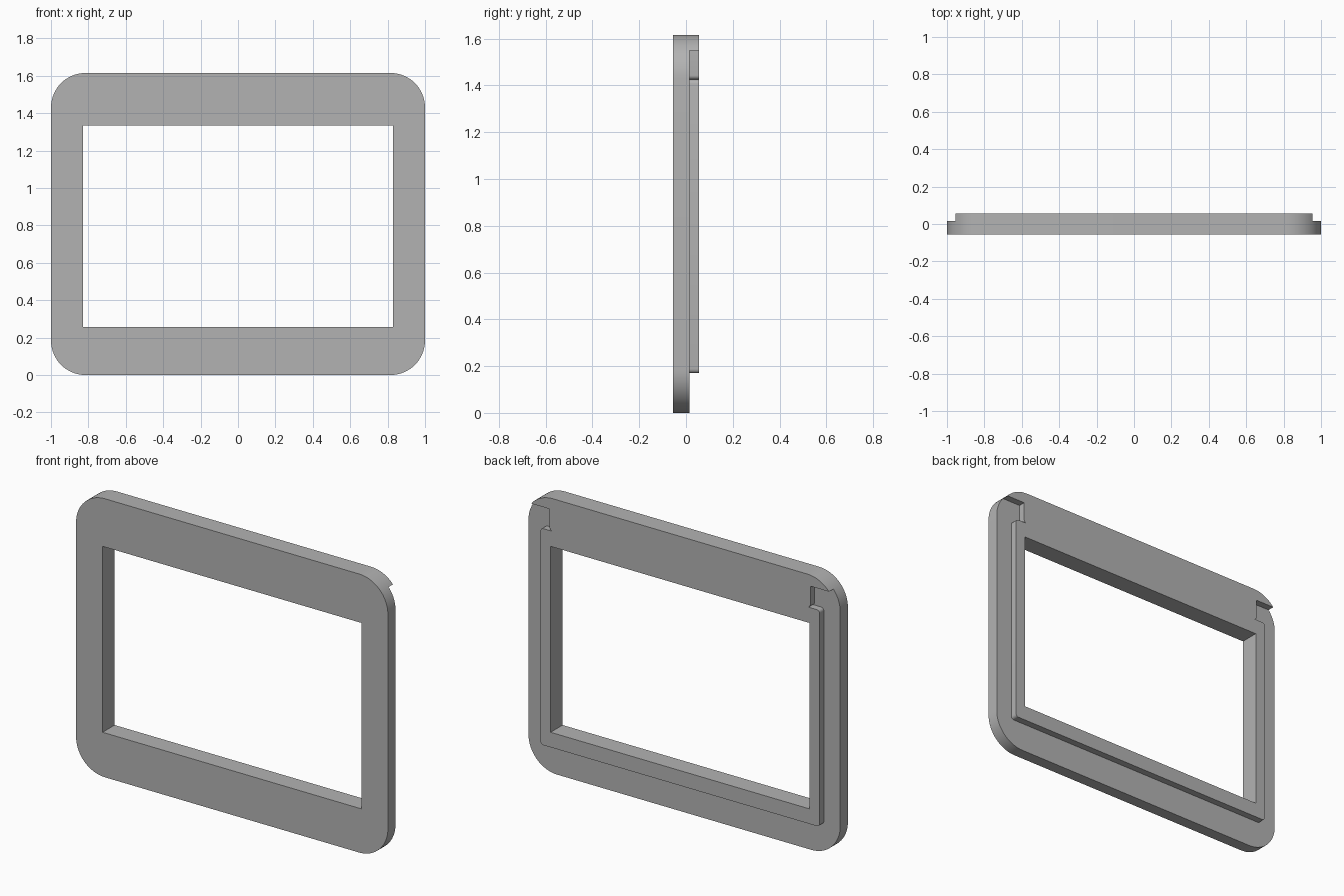
import bpy
import bmesh
from math import cos, sin, radians

cube = bpy.data.objects.get("Cube")
if cube:
    bpy.data.objects.remove(cube, do_unlink=True)

W, H, D = 1.0, 1.615, 0.055      # half width, height, half depth
R = 0.185                        # outer corner radius
STEP_Y = 0.015                   # depth where the rear step starts
LIP_X, LIP_LOW, LIP_TOP, LIP_R = 0.895, 0.17, 1.425, 0.018
NOTCH_X, NOTCH_TOP = 0.836, 1.55

grey = bpy.data.materials.new("frame grey")
grey.use_nodes = True
colour = (0.45, 0.45, 0.45, 1)
grey.diffuse_color = colour
grey.node_tree.nodes["Principled BSDF"].inputs["Base Color"].default_value = colour


def arc(cx, cz, r, start, end, steps):
    angles = [radians(start + (end - start) * i / steps) for i in range(steps + 1)]
    return [(cx + r * cos(a), cz + r * sin(a)) for a in angles]


def prism(name, outline, y0, y1):
    """Extrude an x-z outline from y0 to y1."""
    bm = bmesh.new()
    face = bm.faces.new([bm.verts.new((x, y0, z)) for x, z in outline])
    new = bmesh.ops.extrude_face_region(bm, geom=[face])["geom"]
    verts = [v for v in new if isinstance(v, bmesh.types.BMVert)]
    bmesh.ops.translate(bm, verts=verts, vec=(0, y1 - y0, 0))
    bmesh.ops.recalc_face_normals(bm, faces=bm.faces)
    mesh = bpy.data.meshes.new(name)
    bm.to_mesh(mesh)
    bm.free()
    mesh.materials.append(grey)
    obj = bpy.data.objects.new(name, mesh)
    bpy.context.collection.objects.link(obj)
    return obj


def cut(target, cutter):
    mod = target.modifiers.new("cut", 'BOOLEAN')
    mod.operation = 'DIFFERENCE'
    mod.solver = 'EXACT'
    mod.object = cutter
    bpy.context.view_layer.objects.active = target
    bpy.ops.object.modifier_apply(modifier=mod.name)
    bpy.data.objects.remove(cutter, do_unlink=True)


# Rounded slab
slab = (arc(W - R, H - R, R, 0, 90, 16) + arc(R - W, H - R, R, 90, 180, 16)
        + arc(R - W, R, R, 180, 270, 16) + arc(W - R, R, R, 270, 360, 16))
frame = prism("frame", slab, -D, D)

# Window opening
x, low, top = 0.83, 0.257, 1.335
cut(frame, prism("opening_cutter", [(-x, low), (x, low), (x, top), (-x, top)], -1, 1))

# Rear step: a U-shaped cut that leaves the lip, top band and corner notches
r = LIP_R
half = [(0, -0.2), (1.2, -0.2), (1.2, NOTCH_TOP), (NOTCH_X, NOTCH_TOP)]
half += arc(NOTCH_X - r, LIP_TOP + r, r, 0, -90, 5)
half += arc(LIP_X - r, LIP_TOP - r, r, 90, 0, 5)
half += arc(LIP_X - r, LIP_LOW + r, r, 0, -90, 5)
half += [(0, LIP_LOW)]
mirrored = [(-px, pz) for px, pz in reversed(half[1:-1])]
cut(frame, prism("step_cutter", half + mirrored, STEP_Y, 0.3))

# Smooth corners with sharp edges kept
bpy.ops.object.select_all(action='DESELECT')
frame.select_set(True)
bpy.context.view_layer.objects.active = frame
bpy.ops.object.shade_smooth_by_angle(angle=radians(30))
